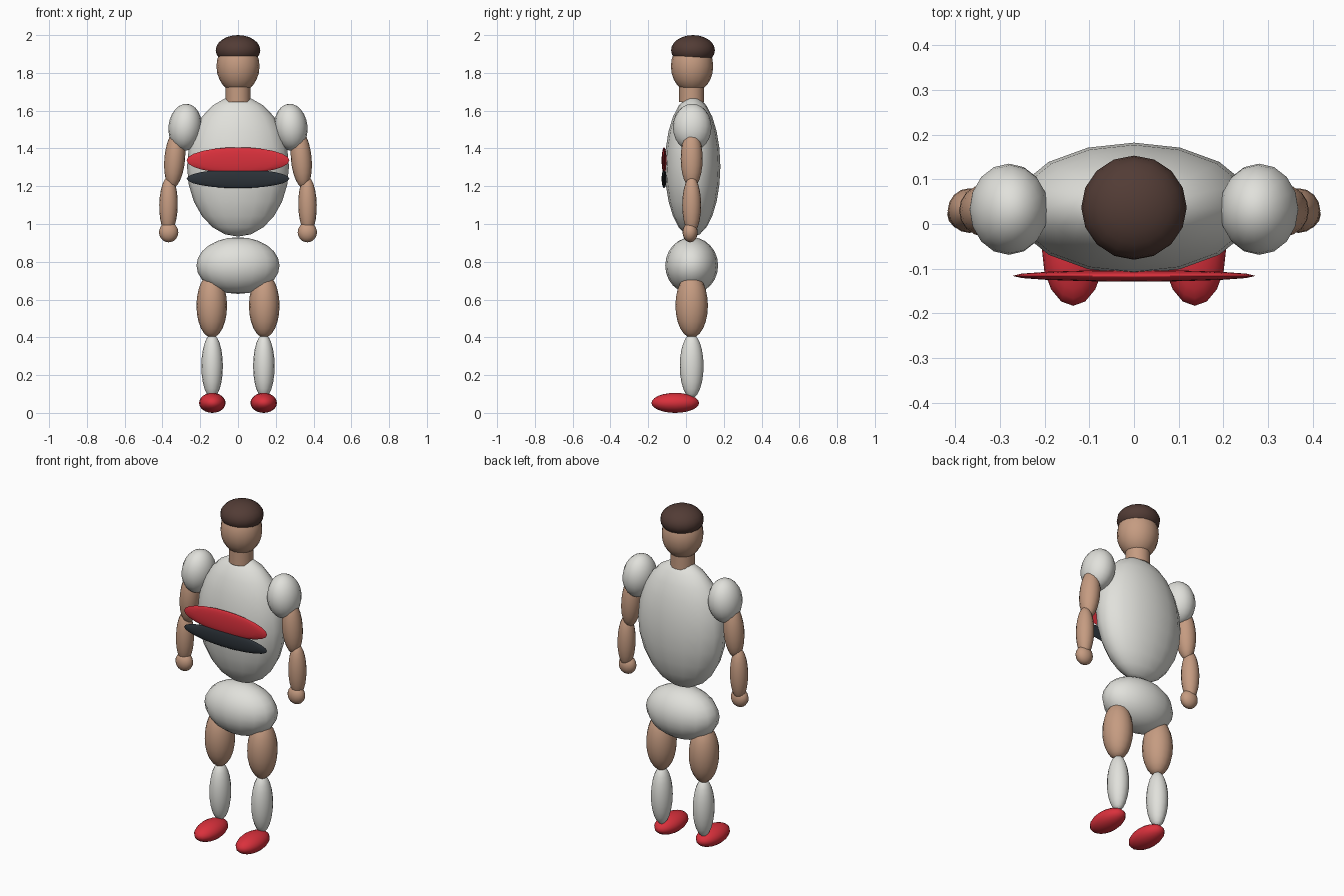
import bpy
from math import radians

cube = bpy.data.objects.get("Cube")
if cube:
    bpy.data.objects.remove(cube, do_unlink=True)


def material(name, rgb):
    mat = bpy.data.materials.new(name)
    mat.use_nodes = True
    colour = (*rgb, 1.0)
    mat.diffuse_color = colour
    mat.node_tree.nodes["Principled BSDF"].inputs["Base Color"].default_value = colour
    return mat


skin = material("skin", (0.56, 0.33, 0.22))
white = material("off white cloth", (0.75, 0.75, 0.71))
red = material("red", (0.70, 0.03, 0.045))
dark = material("dark slate", (0.025, 0.032, 0.04))
brown = material("dark brown hair", (0.085, 0.045, 0.036))


def finish(name, mat):
    obj = bpy.context.object
    obj.name = name
    obj.data.materials.append(mat)
    bpy.ops.object.transform_apply(location=False, rotation=True, scale=True)
    bpy.ops.object.shade_smooth_by_angle(angle=radians(40))
    return obj


def ellipsoid(name, centre, radii, mat, tilt=0):
    bpy.ops.mesh.primitive_uv_sphere_add(segments=16, ring_count=12, radius=1,
                                         location=centre, rotation=(0, radians(tilt), 0))
    bpy.context.object.scale = radii
    return finish(name, mat)


def pair(name, centre, radii, mat, tilt=0):
    x, y, z = centre
    for side, sign in (("left", 1), ("right", -1)):
        ellipsoid(f"{side}_{name}", (sign * x, y, z), radii, mat, sign * tilt)


# Head and neck
ellipsoid("head", (0, 0.032, 1.835), (0.114, 0.112, 0.14), skin)
ellipsoid("hair", (0, 0.037, 1.92), (0.118, 0.116, 0.08), brown)
bpy.ops.mesh.primitive_cylinder_add(vertices=16, radius=0.066, depth=0.12,
                                    location=(0, 0.03, 1.706))
finish("neck", skin)

# Body with chest bands
ellipsoid("torso", (0, 0.035, 1.305), (0.27, 0.147, 0.372), white)
ellipsoid("pelvis", (0, 0.03, 0.78), (0.22, 0.14, 0.15), white)
ellipsoid("chest_band", (0, -0.116, 1.337), (0.272, 0.013, 0.069), red)
ellipsoid("lower_chest_band", (0, -0.116, 1.24), (0.272, 0.013, 0.05), dark)

# Arms
pair("shoulder", (0.28, 0.033, 1.512), (0.088, 0.102, 0.125), white, tilt=-6)
pair("upper_arm", (0.335, 0.03, 1.345), (0.055, 0.058, 0.155), skin, tilt=-5)
pair("forearm", (0.368, 0.03, 1.1), (0.049, 0.05, 0.152), skin, tilt=-1)
pair("hand", (0.367, 0.022, 0.956), (0.051, 0.04, 0.053), skin)

# Legs
pair("thigh", (0.139, 0.03, 0.568), (0.081, 0.086, 0.17), skin)
pair("calf", (0.137, 0.03, 0.248), (0.057, 0.063, 0.17), white)
pair("foot", (0.136, -0.057, 0.053), (0.07, 0.126, 0.053), red)
